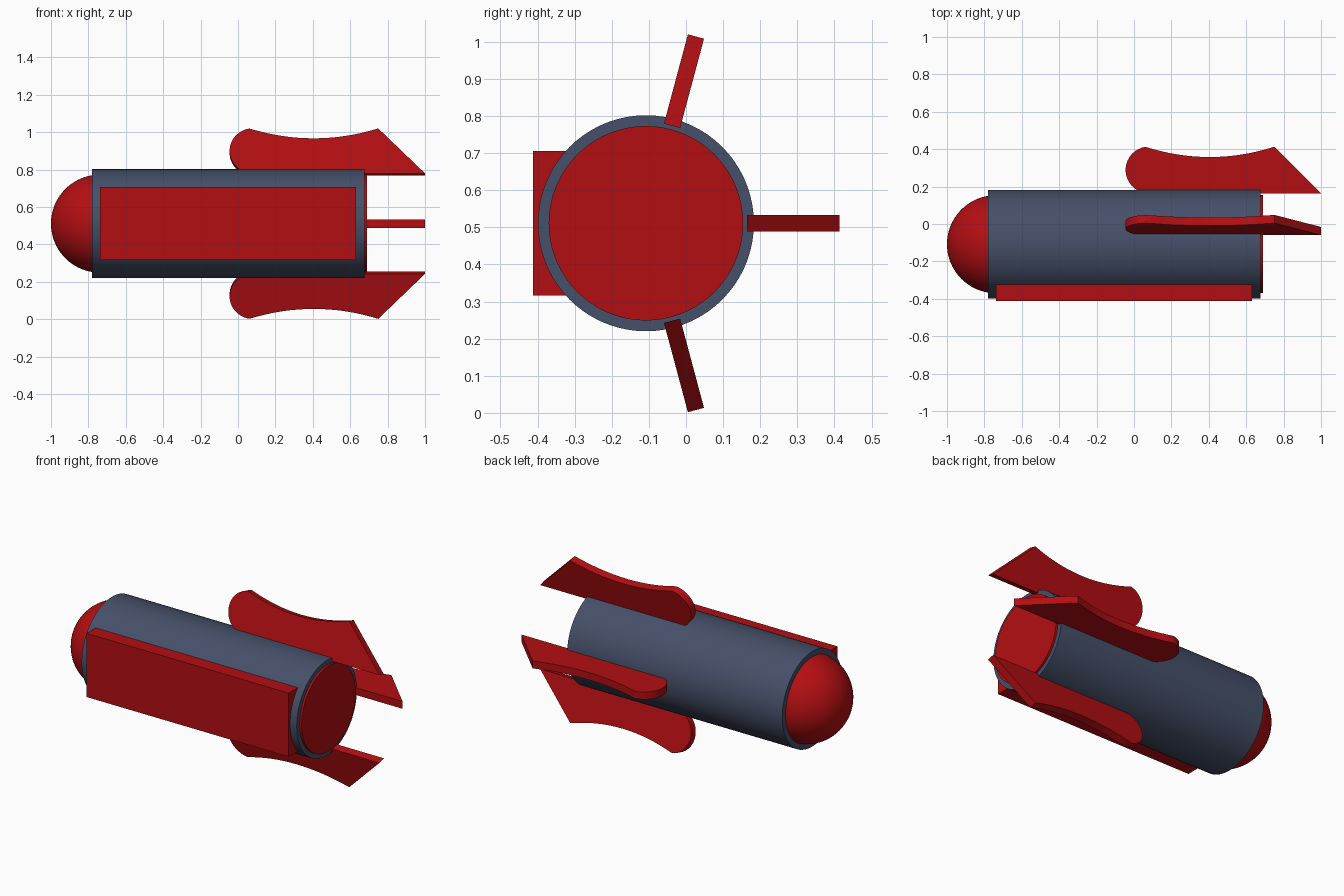
import bpy, bmesh
from math import sin, cos, pi, radians
from mathutils import Matrix

cube = bpy.data.objects.get("Cube")
if cube:
    bpy.data.objects.remove(cube, do_unlink=True)

AXIS = (0, -0.108, 0.511)   # centre line of the body, which runs along x


def material(name, colour):
    m = bpy.data.materials.new(name)
    m.use_nodes = True
    m.diffuse_color = colour
    m.node_tree.nodes["Principled BSDF"].inputs["Base Color"].default_value = colour
    return m


red = material("red", (0.45, 0.0045, 0.006, 1))
slate = material("slate blue", (0.06, 0.08, 0.14, 1))


def finish(bm, name, mat, location=AXIS, smooth=True):
    bmesh.ops.recalc_face_normals(bm, faces=bm.faces)
    mesh = bpy.data.meshes.new(name)
    bm.to_mesh(mesh)
    bm.free()
    mesh.materials.append(mat)
    ob = bpy.data.objects.new(name, mesh)
    ob.location = location
    bpy.context.collection.objects.link(ob)
    if smooth:
        bpy.ops.object.select_all(action='DESELECT')
        ob.select_set(True)
        bpy.context.view_layer.objects.active = ob
        bpy.ops.object.shade_smooth_by_angle(angle=radians(30))
    return ob


def lathe(name, profile, mat):
    """Spin a profile of (x, radius) points around the body axis."""
    bm = bmesh.new()
    verts = [bm.verts.new((x, 0, r)) for x, r in profile]
    edges = [bm.edges.new(pair) for pair in zip(verts, verts[1:])]
    bmesh.ops.spin(bm, geom=verts + edges, cent=(0, 0, 0), axis=(1, 0, 0),
                   angle=2 * pi, steps=72)
    bmesh.ops.remove_doubles(bm, verts=bm.verts, dist=0.0005)
    return finish(bm, name, mat)


# Outer sleeve
lathe("body_sleeve", [(-0.78, 0), (-0.78, 0.291), (0.677, 0.291), (0.677, 0)], slate)

# Inner core: round nose dome and flat tail disc
R = 0.262
dome = [(-0.738 - R * cos(a), R * sin(a)) for a in (pi / 2 * i / 20 for i in range(21))]
lathe("core_with_dome", dome + [(0.69, R), (0.69, 0)], red)

# Rectangular panel block on the front
bm = bmesh.new()
bmesh.ops.create_cube(bm, size=1)
bmesh.ops.scale(bm, vec=(1.37, 0.2, 0.39), verts=bm.verts)
finish(bm, "front_panel", red, (-0.053, -0.312, 0.511), smooth=False)


def fin(name, angle):
    """Radial fin: round leading end, hollow outer edge, swept tail tip."""
    # Outline in (x, distance from axis)
    nose = [(0.08 + 0.125 * cos(a), 0.397 + 0.125 * sin(a))
            for a in (radians(270 - 171 * i / 18) for i in range(19))]
    hollow = []
    for i in range(1, 17):
        t = i / 16
        hollow.append((0.06 + 0.69 * t, 0.521 - 0.22 * t * (1 - t)))
    outline = nose + hollow + [(1.0, 0.272)]

    bm = bmesh.new()
    face = bm.faces.new([bm.verts.new((x, r, -0.0225)) for x, r in outline])
    ext = bmesh.ops.extrude_face_region(bm, geom=[face])["geom"]
    top = [g for g in ext if isinstance(g, bmesh.types.BMVert)]
    bmesh.ops.translate(bm, vec=(0, 0, 0.045), verts=top)
    bmesh.ops.rotate(bm, cent=(0, 0, 0), verts=bm.verts,
                     matrix=Matrix.Rotation(radians(angle), 3, 'X'))
    finish(bm, name, red)


for fin_name, fin_angle in (("upper_fin", 75), ("back_fin", 0), ("lower_fin", -75)):
    fin(fin_name, fin_angle)
